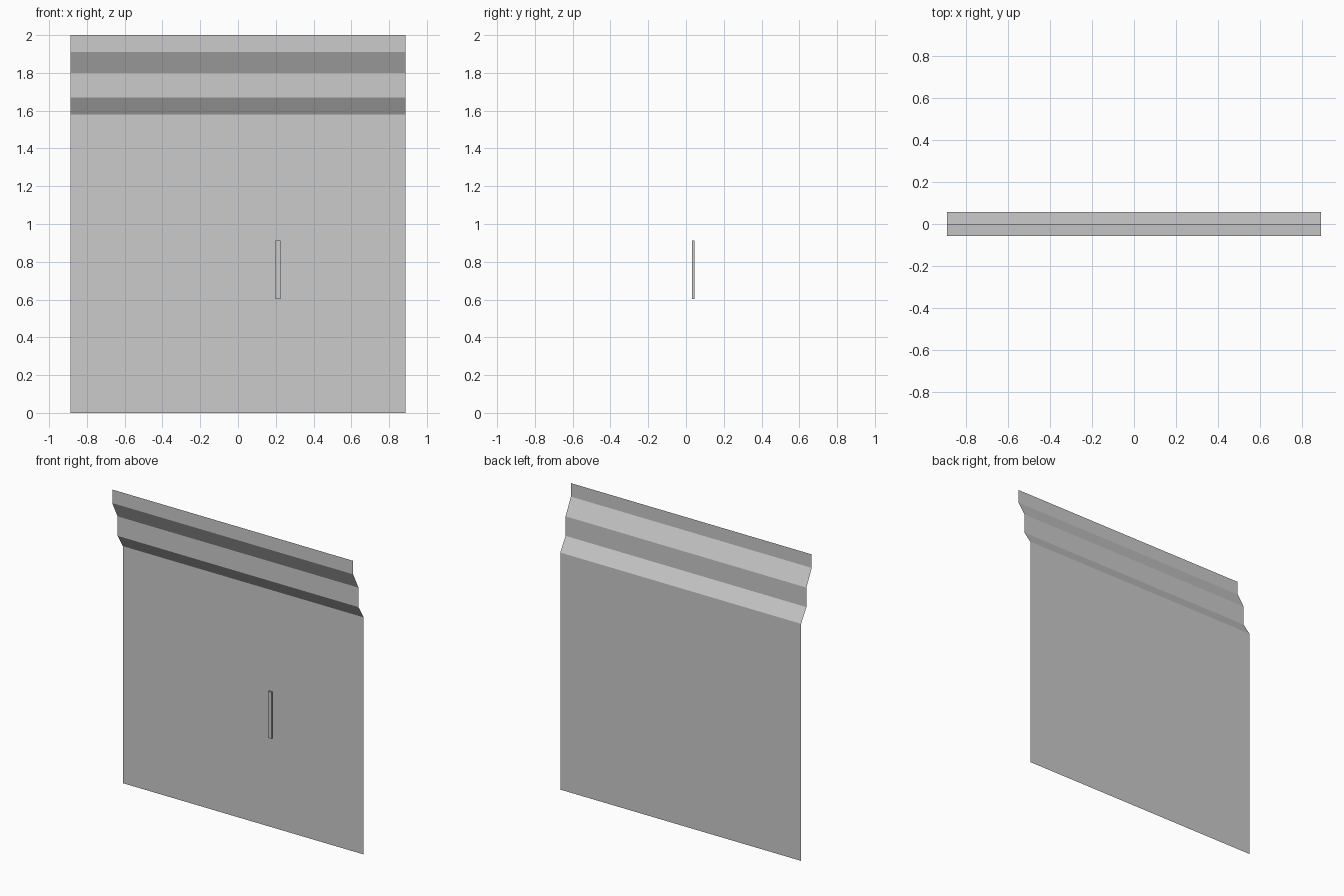
import bpy
import bmesh

if "Cube" in bpy.data.objects:
    bpy.data.objects.remove(bpy.data.objects["Cube"])

HALF_W = 0.888

grey = bpy.data.materials.new("light grey")
grey.diffuse_color = (0.6, 0.6, 0.6, 1)
grey.use_nodes = True
grey.node_tree.nodes["Principled BSDF"].inputs["Base Color"].default_value = grey.diffuse_color


def add_object(name, bm):
    mesh = bpy.data.meshes.new(name)
    bm.to_mesh(mesh)
    bm.free()
    mesh.materials.append(grey)
    obj = bpy.data.objects.new(name, mesh)
    bpy.context.collection.objects.link(obj)
    return obj


# Door sheet: stepped side profile (y, z) swept across the width
profile = [(0.056, 0), (0.056, 1.58), (0, 1.67),
           (0, 1.80), (-0.056, 1.91), (-0.056, 2)]
bm = bmesh.new()
rows = [[bm.verts.new((x, y, z)) for x in (-HALF_W, HALF_W)] for y, z in profile]
for (a, b), (d, c) in zip(rows, rows[1:]):
    bm.faces.new((a, b, c, d))
add_object("door_panel", bm)

# Handle: slim upright bar just in front of the panel
bm = bmesh.new()
bmesh.ops.create_cube(bm, size=1)
bmesh.ops.scale(bm, vec=(0.025, 0.012, 0.31), verts=bm.verts)
bmesh.ops.translate(bm, vec=(0.212, 0.038, 0.757), verts=bm.verts)
add_object("door_handle", bm)
